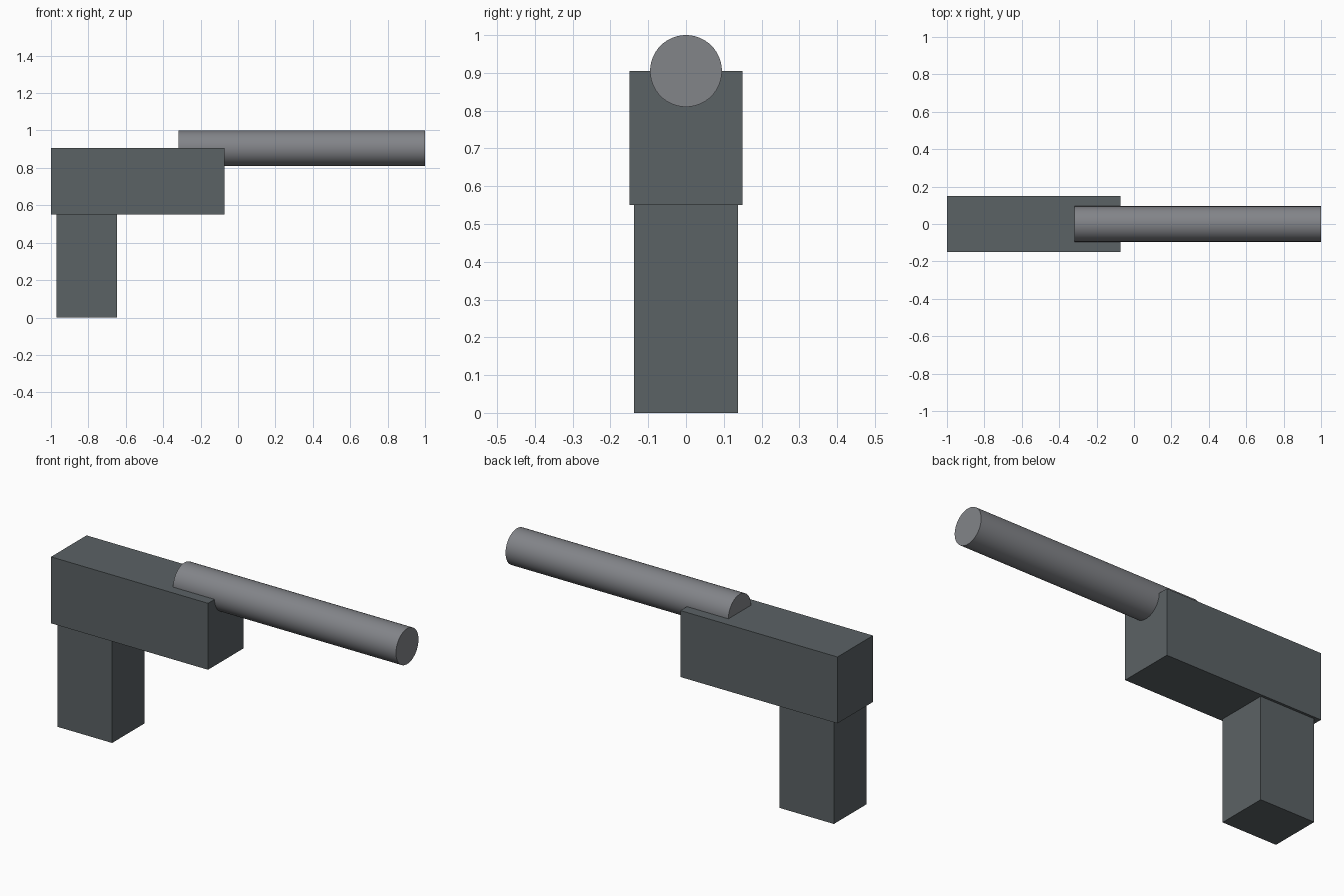
import bpy
import math

old = bpy.data.objects.get("Cube")
if old:
    bpy.data.objects.remove(old, do_unlink=True)


def make_material(name, rgb):
    mat = bpy.data.materials.new(name)
    mat.use_nodes = True
    colour = (*rgb, 1.0)
    mat.diffuse_color = colour
    mat.node_tree.nodes["Principled BSDF"].inputs["Base Color"].default_value = colour
    return mat


def make_box(name, low, high, mat):
    centre = [(a + b) / 2 for a, b in zip(low, high)]
    bpy.ops.mesh.primitive_cube_add(size=1, location=centre)
    box = bpy.context.object
    box.name = name
    box.scale = [b - a for a, b in zip(low, high)]
    bpy.ops.object.transform_apply(location=False, rotation=False, scale=True)
    box.data.materials.append(mat)
    return box


dark_grey = make_material("dark slate grey", (0.105, 0.122, 0.130))
mid_grey = make_material("steel grey", (0.225, 0.232, 0.250))

# Upright grip and the block resting on it
make_box("grip", (-0.97, -0.137, 0), (-0.648, 0.137, 0.552), dark_grey)
make_box("body", (-1, -0.15, 0.55), (-0.072, 0.15, 0.905), dark_grey)

# Round barrel, half sunk into the top of the body
back, front, radius = -0.317, 1.0, 0.095
bpy.ops.mesh.primitive_cylinder_add(
    vertices=64, radius=radius, depth=front - back,
    location=((back + front) / 2, 0, 0.905), rotation=(0, math.pi / 2, 0))
barrel = bpy.context.object
barrel.name = "barrel"
barrel.data.materials.append(mid_grey)
bpy.ops.object.shade_smooth_by_angle(angle=math.radians(30))
